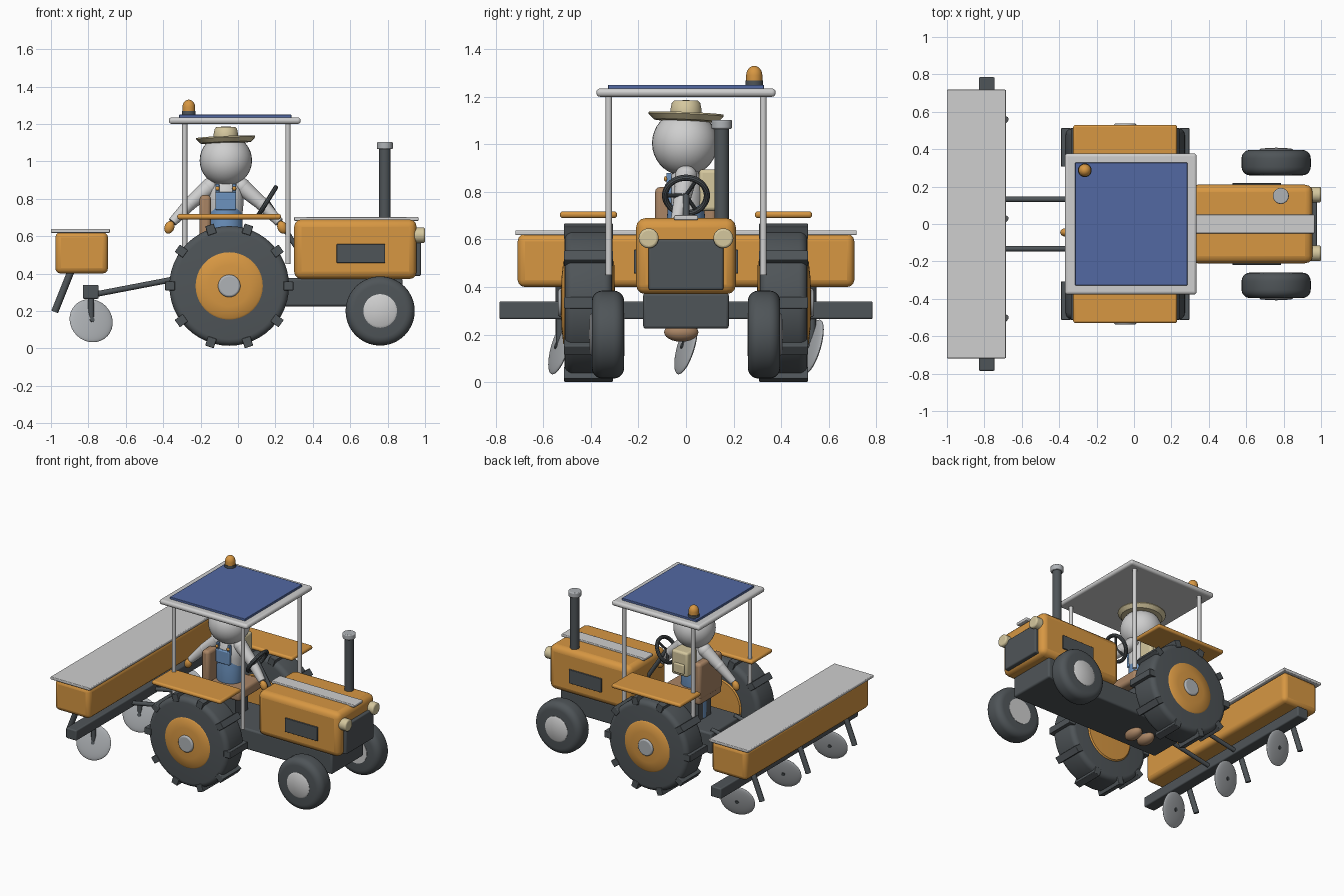
import bpy, bmesh, math
from mathutils import Vector, Matrix

cube = bpy.data.objects.get("Cube")
if cube:
    bpy.data.objects.remove(cube, do_unlink=True)


def material(name, r, g, b):
    m = bpy.data.materials.new(name)
    m.use_nodes = True
    m.diffuse_color = (r, g, b, 1)
    m.node_tree.nodes["Principled BSDF"].inputs["Base Color"].default_value = (r, g, b, 1)
    return m


ORANGE = material("orange paint", .68, .31, .055)
DARK = material("dark grey", .078, .09, .098)
LIGHT = material("light grey", .62, .62, .62)
BLUE = material("roof blue", .084, .14, .36)
DENIM = material("denim blue", .15, .29, .52)
BROWN = material("seat brown", .40, .235, .13)
CREAM = material("straw cream", .66, .57, .34)
METAL = material("metal grey", .43, .45, .47)
parts = []


def finish(name, bm, mat, matrix=None, bevel=0):
    bmesh.ops.recalc_face_normals(bm, faces=bm.faces)
    mesh = bpy.data.meshes.new(name)
    bm.to_mesh(mesh)
    bm.free()
    mesh.materials.append(mat)
    ob = bpy.data.objects.new(name, mesh)
    bpy.context.collection.objects.link(ob)
    if matrix:
        ob.matrix_world = matrix
    if bevel:
        mod = ob.modifiers.new("bevel", "BEVEL")
        mod.width, mod.segments, mod.limit_method = bevel, 3, "ANGLE"
    parts.append(ob)
    return ob


def box(name, x, y, z, mat, bevel=0.0, matrix=None):
    """Box from (min, max) pairs."""
    bm = bmesh.new()
    bmesh.ops.create_cube(bm, size=1)
    for v in bm.verts:
        v.co = Vector(r[0] if c < 0 else r[1] for c, r in zip(v.co, (x, y, z)))
    return finish(name, bm, mat, matrix, bevel)


def aim(loc, axis):
    """Matrix that puts local z along an axis."""
    return Matrix.Translation(loc) @ Vector(axis).to_track_quat("Z", "Y").to_matrix().to_4x4()


def rod(name, a, b, r, mat, r2=None, bevel=0, sides=24):
    a, b = Vector(a), Vector(b)
    bm = bmesh.new()
    bmesh.ops.create_cone(bm, cap_ends=True, segments=sides, radius1=r,
                          radius2=r if r2 is None else r2, depth=(b - a).length)
    return finish(name, bm, mat, aim((a + b) / 2, b - a), bevel)


def ball(name, loc, size, mat, axis=(0, 0, 1)):
    bm = bmesh.new()
    bmesh.ops.create_uvsphere(bm, u_segments=32, v_segments=18, radius=1)
    bmesh.ops.scale(bm, vec=size, verts=bm.verts)
    return finish(name, bm, mat, aim(loc, axis))


def lathe(name, profile, loc, mat, axis=(0, 0, 1), flat=1.0, steps=40):
    """Spin (radius, height) points about an axis."""
    bm = bmesh.new()
    vs = [bm.verts.new((r, 0, h)) for r, h in profile]
    es = [bm.edges.new(p) for p in zip(vs, vs[1:])]
    bmesh.ops.spin(bm, geom=vs + es, cent=(0, 0, 0), axis=(0, 0, 1),
                   angle=math.tau, steps=steps, use_duplicate=False)
    bmesh.ops.remove_doubles(bm, verts=bm.verts, dist=1e-4)
    bmesh.ops.scale(bm, vec=(1, flat, 1), verts=bm.verts)
    return finish(name, bm, mat, aim(loc, axis))


def tyre_profile(r, w, c):
    """Solid wheel section with rounded shoulders of radius c."""
    arc = [(r - c + c * math.cos(t), w - c + c * math.sin(t))
           for t in (math.pi / 2 * i / 5 for i in range(6))]
    return [(0, -w)] + [(a, -h) for a, h in reversed(arc)] + arc + [(0, w)]


# Tractor body
box("chassis", (-.33, .88), (-.18, .18), (.225, .375), DARK, .012)
box("hood", (.30, .955), (-.21, .21), (.37, .69), ORANGE, .04)
box("hood_stripe", (.30, .965), (-.05, .05), (.682, .702), LIGHT, .005)
box("grille", (.94, .978), (-.157, .157), (.387, .60), DARK, .008)
for s, side in ((-1, "right"), (1, "left")):
    box(side + "_vent", (.527, .787), sorted((s * .2, s * .219)), (.457, .557), DARK, .003)
    rod(side + "_headlight", (.94, s * .157, .605), (1, s * .157, .605), .042, CREAM, bevel=.01)
    box(side + "_fender", (-.325, .23), sorted((s * .29, s * .53)), (.69, .718), ORANGE, .012)

# Exhaust
rod("exhaust_pipe", (.785, .15, .66), (.785, .15, 1.07), .031, DARK)
rod("exhaust_cap", (.785, .15, 1.065), (.785, .15, 1.103), .043, METAL, bevel=.006)

# Wheels
for s, side in ((-1, "right"), (1, "left")):
    out = (0, s, 0)
    hub = Vector((-.047, s * .41, .334))
    lathe(side + "_rear_tyre", tyre_profile(.32, .1, .035), hub, DARK, out, steps=48)
    for i in range(10):
        turn = Matrix.Translation(hub) @ Matrix.Rotation(math.tau * i / 10, 4, "Y")
        box(f"{side}_tyre_lug_{i + 1}", (.29, .343), (-.103, .103), (-.024, .024), DARK, .004, turn)
    lathe(side + "_rear_rim", [(0, -.112), (.172, -.108), (.18, -.1), (.18, .1),
                               (.172, .106), (.11, .113), (0, .118)], hub, ORANGE, out)
    rod(side + "_rear_hub", hub, hub + Vector((0, s * .128, 0)), .06, METAL, bevel=.01)
    front = Vector((.76, s * .328, .2))
    lathe(side + "_front_tyre", tyre_profile(.185, .068, .045), front, DARK, out)
    lathe(side + "_front_hub", [(0, -.07), (.09, -.07), (.09, .07), (.08, .076), (0, .08)],
          front, LIGHT, out)

# Canopy
for x in (-.285, .267):
    for y in (-.325, .325):
        rod("canopy_post", (x, y, .45), (x, y, 1.21), .014, LIGHT, sides=16)
box("canopy_roof", (-.37, .335), (-.377, .377), (1.2, 1.235), LIGHT, .015)
box("solar_panel", (-.315, .285), (-.328, .328), (1.23, 1.25), BLUE, .003)
rod("beacon_base", (-.263, .287, 1.245), (-.263, .287, 1.268), .037, DARK)
lathe("beacon_lamp", [(.034, 0)] + [(.034 * math.cos(t), .025 + .04 * math.sin(t))
      for t in (math.pi / 2 * i / 6 for i in range(7))], (-.263, .287, 1.265), ORANGE)

# Steering wheel and column
wheel = Vector((.155, 0, .785))
normal = Vector((-.85, 0, .53))
lathe("steering_wheel", [(.088 + .013 * math.cos(t), .013 * math.sin(t))
      for t in (math.tau * i / 10 for i in range(11))], wheel, DARK, normal)
for a in (90, 210, 330):
    tip = aim(wheel, normal) @ Vector((.088 * math.sin(math.radians(a)),
                                       .088 * math.cos(math.radians(a)), 0))
    rod("steering_spoke", wheel, tip, .008, DARK, sides=10)
rod("steering_column", wheel, (.32, 0, .53), .014, DARK)

# Seat
box("seat_cushion", (-.2, .1), (-.13, .13), (.52, .6), BROWN, .02)
box("seat_back", (-.205, -.145), (-.13, .13), (.56, .82), BROWN, .02)
box("seat_base", (-.15, .03), (-.07, .07), (.37, .53), DARK)

# Driver, facing the side of the tractor
cx = -.065
ball("driver_head", (cx, -.005, 1.005), (.14, .138, .138), LIGHT)
lathe("driver_shirt", [(0, 0), (.085, 0), (.095, .1), (.09, .17), (.06, .215), (.045, .24)],
      (cx, 0, .68), LIGHT, flat=.8)
lathe("driver_overalls", [(0, 0), (.075, .01), (.09, .1), (.09, .2), (.086, .26), (0, .262)],
      (cx, 0, .5), DENIM, flat=.88)
box("overall_bib", (cx - .055, cx + .055), (-.088, -.06), (.74, .835), DENIM, .006)
lathe("shirt_collar", [(.05, 0), (.072, .008), (.068, .022), (.045, .028)],
      (cx, 0, .872), LIGHT, flat=.85)
box("backpack", (cx - .065, cx + .065), (.055, .17), (.72, .895), CREAM, .015)
box("backpack_pocket", (cx - .042, cx + .042), (.16, .18), (.74, .81), CREAM, .008)
for s, side in ((-1, "right"), (1, "left")):
    shoulder, elbow, wrist = [Vector((cx + s * x, y, z)) for x, y, z in
                              ((.085, 0, .865), (.19, -.015, .775), (.285, -.04, .675))]
    ball(side + "_shoulder", shoulder, (.047, .047, .047), LIGHT)
    rod(side + "_upper_arm", shoulder, elbow, .046, LIGHT, .036)
    ball(side + "_elbow", elbow, (.037, .037, .037), LIGHT)
    rod(side + "_forearm", elbow, wrist, .036, LIGHT, .025)
    ball(side + "_hand", wrist + Vector((s * .017, -.005, -.028)), (.022, .026, .035),
         ORANGE, (s * .4, 0, -1))
    rod(side + "_leg", (cx + s * .045, 0, .55), (cx + s * .05, 0, .22), .045, DENIM, .038)
    ball(side + "_shoe", (cx + s * .052, -.02, .21), (.045, .072, .04), BROWN)
    box(side + "_strap", sorted((cx + s * .035, cx + s * .055)), (-.082, -.06), (.8, .88), DENIM, .004)
    ball(side + "_strap_button", (cx + s * .045, -.085, .855), (.011, .008, .011), ORANGE)

# Straw hat
lathe("hat_brim", [(0, .008), (.1, -.012), (.135, -.008), (.158, .015), (.158, .022),
                   (.13, .004), (.09, 0), (0, .02)], (cx, 0, 1.108), CREAM, (-.04, .04, 1))
lathe("hat_crown", [(.066, 0), (.066, .025), (.06, .055), (.05, .066), (0, .068)],
      (cx, 0, 1.118), CREAM)

# Rear seeder
box("seeder_hopper", (-.977, -.695), (-.708, .708), (.4, .622), ORANGE, .03)
box("seeder_lid", (-1, -.685), (-.718, .718), (.618, .638), LIGHT, .005)
box("tool_bar", (-.83, -.745), (-.785, .785), (.265, .34), DARK, .008)
tilt = Vector((-.3, 1, -.3))
for y in (-.53, 0, .53):
    rod("seeder_shank", (-.89, y, .42), (-.98, y, .195), .019, DARK, sides=12)
    rod("disc_arm", (-.785, y, .3), (-.785, y, .15), .016, DARK, sides=12)
    ball("seeder_disc", (-.785, y, .148), (.12, .12, .017), METAL, tilt)
    rod("disc_hub", Vector((-.785, y, .148)) - tilt * .02,
        Vector((-.785, y, .148)) + tilt * .02, .013, DARK, sides=12)
for s, side in ((-1, "right"), (1, "left")):
    rod(side + "_hitch_bar", (-.77, s * .132, .288), (-.3, s * .132, .378), .015, DARK, sides=12)

# Smooth curved surfaces, keep hard edges
bpy.context.view_layer.update()
for ob in bpy.context.view_layer.objects:
    ob.select_set(ob in parts)
bpy.context.view_layer.objects.active = parts[0]
bpy.ops.object.shade_smooth_by_angle(angle=math.radians(35))
